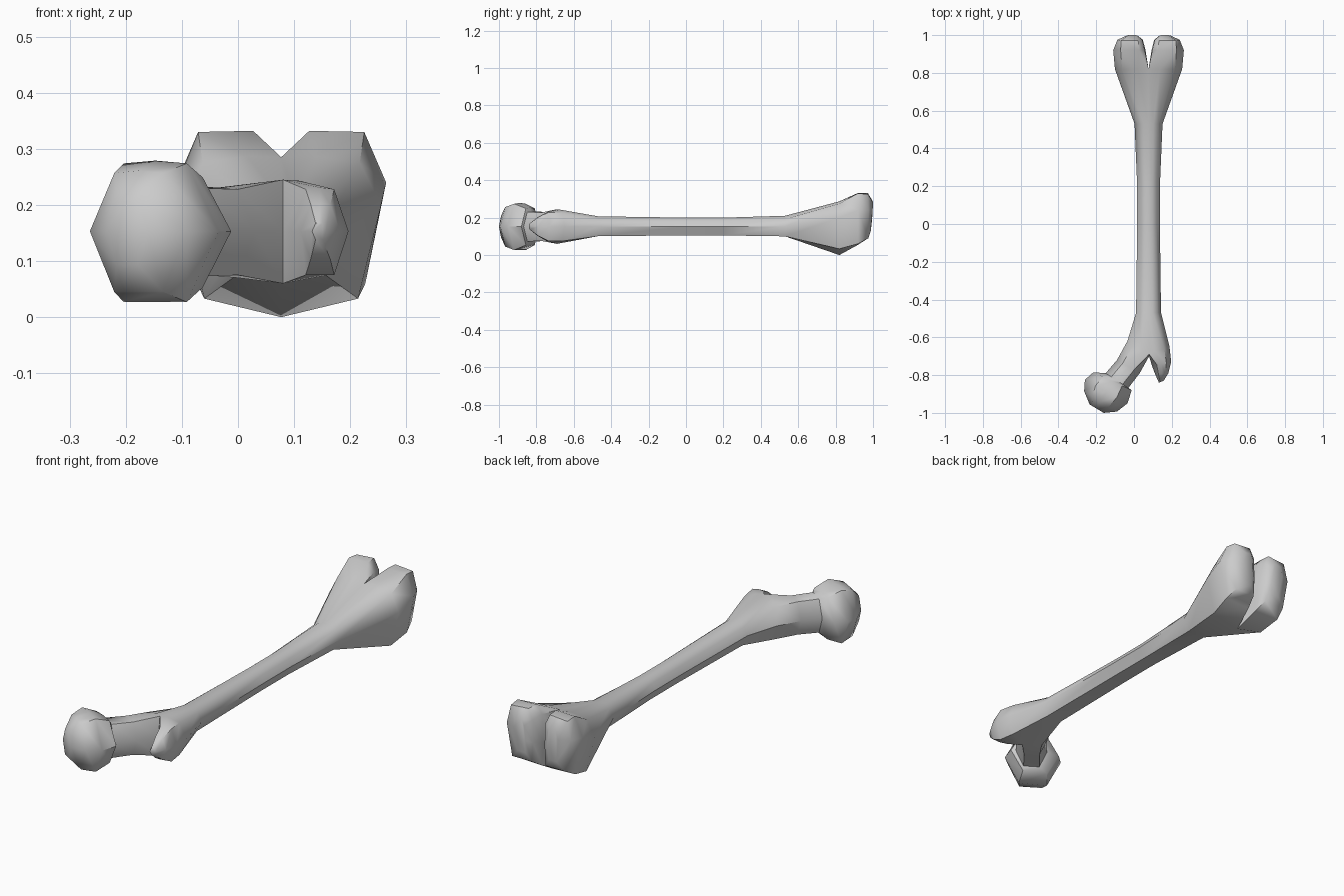
import bpy, bmesh
from mathutils import Vector

if "Cube" in bpy.data.objects:
    bpy.data.objects.remove(bpy.data.objects["Cube"])

CX, CZ = 0.077, 0.153
bm = bmesh.new()


def loft(rings, cap=False):
    """Skin closed rings of equal length; shared borders are welded later."""
    rows = [[bm.verts.new(p) for p in r] for r in rings]
    n = len(rows[0])
    for a, b in zip(rows, rows[1:]):
        for i in range(n):
            j = (i + 1) % n
            bm.faces.new((a[i], a[j], b[j], b[i]))
    if cap:
        bm.faces.new(rows[-1])


def join(left, right):
    """Full ring from two half outlines sharing their first and last points."""
    return left + right[-2:0:-1]


def side(points, s):
    """Half outline of (offset, y, z) placed left (-1) or right (1)."""
    return [(CX + s * u, y, z) for u, y, z in points]


def shaft_ring(y, w, top, bot):
    h = [(0, y, top), (w * .35, y, top), (w * .72, y, top - .018),
         (w, y, CZ), (w * .6, y, bot), (0, y, bot)]
    return join(side(h, -1), side(h, 1))


def tilted(outer, inner, h):
    """Seven-sided ring standing upright between two points of the top view."""
    o, i = Vector((*outer, CZ)), Vector((*inner, CZ))
    prof = [(.75, .96), (.5, 1), (.25, .96), (0, 0), (.25, -1), (.75, -1), (1, 0)]
    return [o.lerp(i, f) + Vector((0, 0, k * h)) for f, k in prof]


# half outlines where the shaft splits at each end
knee = [(0, .82, .285), (.06, .82, .287), (.14, .82, .275),
        (.178, .82, .2), (.137, .82, .033), (0, .82, 0)]
hip_l = [(.08, -.69, .245), (.04, -.68, .24), (-.01, -.65, .225),
         (-.035, -.62, CZ), (0, -.65, .07), (.08, -.69, .06)]
hip_r = [hip_l[0], (.11, -.675, .243), (.16, -.66, .225),
         (.188, -.65, CZ), (.16, -.66, .075), hip_l[-1]]

# shaft
loft([join(hip_l, hip_r),
      shaft_ring(-.47, .066, .207, .101),
      shaft_ring(0, .06, .2, .105),
      shaft_ring(.2, .06, .2, .105),
      shaft_ring(.53, .074, .21, .1),
      join(side(knee, -1), side(knee, 1))])

# two rounded knuckles
notch = (0, .82, .15)
lobe = [knee + [notch],
        [(.02, .92, .295), (.05, .92, .332), (.148, .92, .33), (.187, .92, .24),
         (.15, .92, .06), (.02, .92, .055), (.016, .92, .16)],
        [(.033, .975, .285), (.055, .972, .332), (.145, .972, .325), (.165, .975, .24),
         (.137, .975, .09), (.035, .975, .09), (.03, .975, .18)],
        [(.06, .998, .26), (.07, 1, .285), (.105, 1, .28), (.115, .998, .24),
         (.1, .988, .13), (.06, .988, .13), (.055, .995, .19)]]
for s in (-1, 1):
    loft([side(r, s) for r in lobe], cap=True)

# neck and ball head
crotch = (.08, -.70, CZ)
loft([hip_l + [crotch],
      tilted((-.09, -.72), (.03, -.79), .078),
      tilted((-.15, -.79), (-.03, -.868), .08),
      tilted((-.215, -.785), (-.012, -.88), .1),
      tilted((-.26, -.825), (-.035, -.95), .126),
      tilted((-.264, -.885), (-.09, -.993), .108),
      tilted((-.235, -.955), (-.16, -1.0), .06)], cap=True)

# side knob beside the neck
loft([hip_r + [crotch],
      tilted((.197, -.73), (.095, -.75), .078),
      tilted((.182, -.79), (.112, -.795), .05),
      tilted((.157, -.83), (.132, -.84), .015)], cap=True)

bmesh.ops.remove_doubles(bm, verts=bm.verts, dist=1e-4)
bmesh.ops.recalc_face_normals(bm, faces=bm.faces)
mesh = bpy.data.meshes.new("thigh_bone")
bm.to_mesh(mesh)
bm.free()
bone = bpy.data.objects.new("thigh_bone", mesh)
bpy.context.collection.objects.link(bone)
bpy.context.view_layer.objects.active = bone
bone.select_set(True)
bpy.ops.object.shade_smooth_by_angle(angle=0.9)
